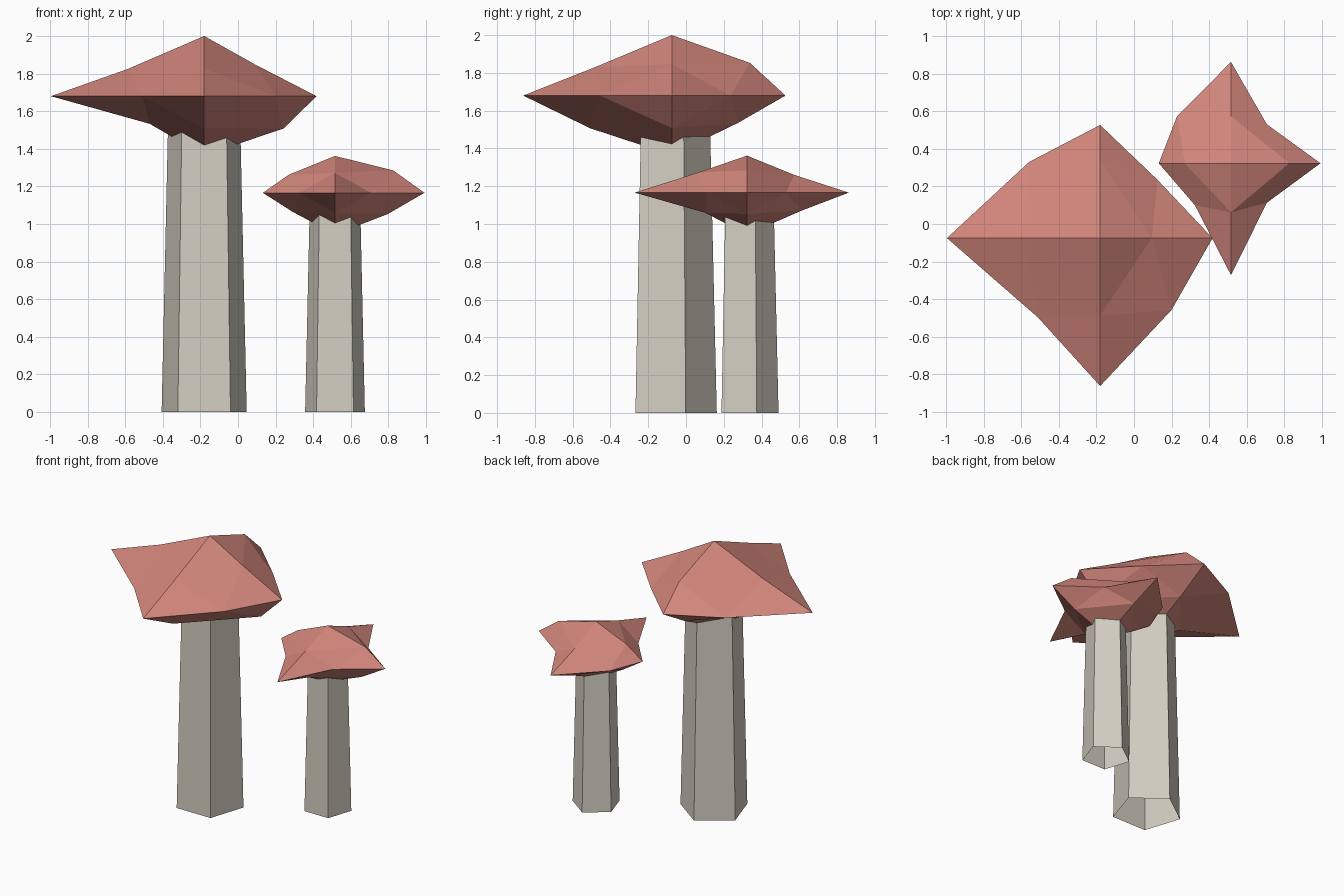
import bpy, bmesh, math
from itertools import product

if "Cube" in bpy.data.objects:
    bpy.data.objects.remove(bpy.data.objects["Cube"])


def material(name, color):
    m = bpy.data.materials.new(name)
    m.diffuse_color = color
    m.use_nodes = True
    m.node_tree.nodes["Principled BSDF"].inputs["Base Color"].default_value = m.diffuse_color
    return m


CAP_MAT = material("cap_red", (0.65, 0.24, 0.2, 1))
STEM_MAT = material("stem_cream", (0.66, 0.62, 0.54, 1))


def add_object(name, bm, mat):
    mesh = bpy.data.meshes.new(name)
    bm.to_mesh(mesh)
    bm.free()
    mesh.materials.append(mat)
    ob = bpy.data.objects.new(name, mesh)
    bpy.context.collection.objects.link(ob)


def stem(name, x, y, r_bottom, r_top, height):
    """Tapered five-sided tube, open at both ends, one corner towards +y."""
    bm = bmesh.new()
    rings = [[bm.verts.new((x + r * math.cos(a), y + r * math.sin(a), z))
              for a in (math.radians(90 + 72 * i) for i in range(5))]
             for r, z in ((r_bottom, 0), (r_top, height))]
    for i in range(5):
        j = (i + 1) % 5
        bm.faces.new((rings[0][i], rings[0][j], rings[1][j], rings[1][i]))
    add_object(name, bm, STEM_MAT)


def cap(name, center, tips, rim, xz, yz):
    """Once-subdivided octahedron with irregular spread.
    tips: coordinate of (-x,+x),(-y,+y),(-z,+z) corners; rim, xz, yz: edge
    midpoints for the sign pairs (--, -+, +-, ++)."""
    bm = bmesh.new()
    cx, cy, cz = center
    pts = {}
    for axis in range(3):
        for k, s in enumerate((-1, 1)):
            key, co = [0, 0, 0], list(center)
            key[axis], co[axis] = s, tips[axis][k]
            pts[tuple(key)] = bm.verts.new(co)
    for k, (a, b) in enumerate(product((-1, 1), repeat=2)):
        pts[a, b, 0] = bm.verts.new((*rim[k], cz))
        pts[a, 0, b] = bm.verts.new((xz[k][0], cy, xz[k][1]))
        pts[0, a, b] = bm.verts.new((cx, *yz[k]))
    for a, b, c in product((-1, 1), repeat=3):
        X, Y, Z = (a, 0, 0), (0, b, 0), (0, 0, c)
        XY, XZ, YZ = (a, b, 0), (a, 0, c), (0, b, c)
        for tri in ((X, XY, XZ), (XY, Y, YZ), (XZ, YZ, Z), (XY, YZ, XZ)):
            order = tri if a * b * c > 0 else tri[::-1]
            bm.faces.new([pts[k] for k in order])
    add_object(name, bm, CAP_MAT)


# Large mushroom
stem("large_stem", -0.18, -0.075, 0.238, 0.202, 1.53)
cap("large_cap", (-0.18, -0.075, 1.68),
    ((-0.995, 0.418), (-0.862, 0.527), (1.365, 2.0)),
    rim=((-0.51, -0.498), (-0.558, 0.33), (0.2, -0.457), (0.125, 0.235)),
    xz=((-0.47, 1.533), (-0.588, 1.824), (0.242, 1.508), (0.094, 1.847)),
    yz=((-0.508, 1.507), (-0.487, 1.828), (0.275, 1.535), (0.338, 1.853)))

# Small mushroom
stem("small_stem", 0.516, 0.323, 0.167, 0.142, 1.07)
cap("small_cap", (0.516, 0.323, 1.166),
    ((0.132, 0.992), (-0.272, 0.862), (0.945, 1.362)),
    rim=((0.324, 0.1), (0.229, 0.574), (0.707, 0.113), (0.707, 0.53)),
    xz=((0.29, 1.065), (0.27, 1.262), (0.797, 1.053), (0.826, 1.285)),
    yz=((0.1, 1.06), (0.062, 1.272), (0.615, 1.072), (0.573, 1.26)))
